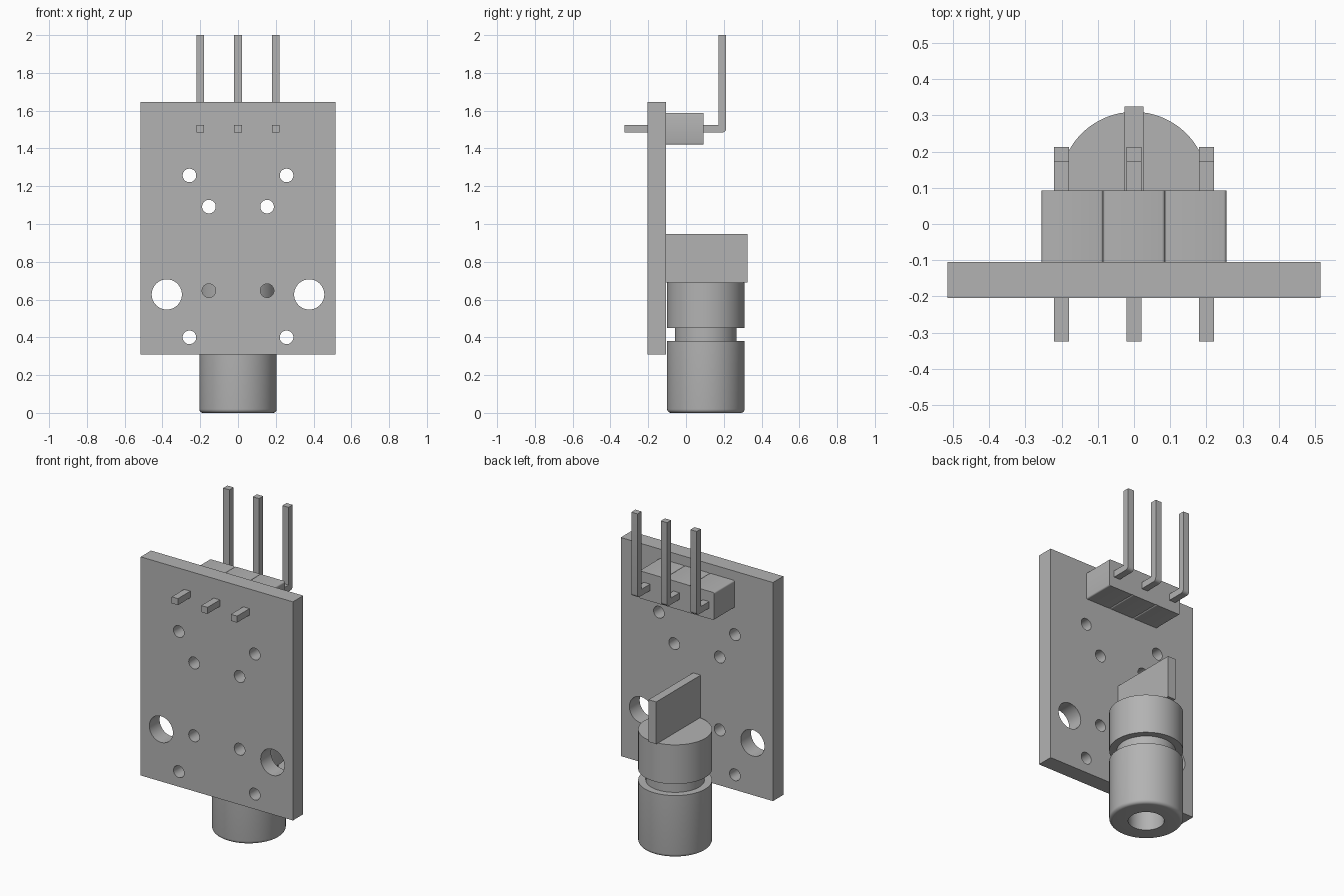
import bpy, bmesh, math
from mathutils import Matrix, Vector

cube = bpy.data.objects.get("Cube")
if cube:
    bpy.data.objects.remove(cube, do_unlink=True)

grey = bpy.data.materials.new("plain grey")
grey.use_nodes = True
tone = (0.45, 0.45, 0.45, 1)
grey.diffuse_color = tone
grey.node_tree.nodes["Principled BSDF"].inputs["Base Color"].default_value = tone


def finish(name, bm, smooth=False):
    bmesh.ops.recalc_face_normals(bm, faces=bm.faces)
    mesh = bpy.data.meshes.new(name)
    bm.to_mesh(mesh)
    bm.free()
    mesh.materials.append(grey)
    obj = bpy.data.objects.new(name, mesh)
    bpy.context.collection.objects.link(obj)
    if smooth:
        shade(obj)
    return obj


def shade(obj):
    bpy.ops.object.select_all(action='DESELECT')
    obj.select_set(True)
    bpy.context.view_layer.objects.active = obj
    bpy.ops.object.shade_smooth_by_angle(angle=math.radians(35))


def add_box(bm, low, high):
    low, high = Vector(low), Vector(high)
    size = Matrix.Diagonal((*(high - low), 1))
    return bmesh.ops.create_cube(bm, size=1, matrix=Matrix.Translation((low + high) / 2) @ size)["verts"]


# Circuit board with mirrored pairs of drilled holes
bm = bmesh.new()
add_box(bm, (-0.515, -0.205, 0.308), (0.515, -0.105, 1.645))
board = finish("circuit_board", bm)

holes = [(0.257, 1.257, 0.036), (0.154, 1.092, 0.036), (0.154, 0.647, 0.036),
         (0.257, 0.4, 0.036), (0.377, 0.627, 0.08)]
bm = bmesh.new()
for x, z, radius in holes:
    for side in (-1, 1):
        place = Matrix.Translation((side * x, -0.155, z)) @ Matrix.Rotation(math.pi / 2, 4, 'X')
        bmesh.ops.create_cone(bm, cap_ends=True, segments=40, radius1=radius,
                              radius2=radius, depth=0.3, matrix=place)
cutter = finish("hole_cutter", bm)
cutter.hide_render = True
cut = board.modifiers.new("holes", 'BOOLEAN')
cut.object = cutter
cut.solver = 'EXACT'
bpy.context.view_layer.objects.active = board
bpy.ops.object.modifier_apply(modifier=cut.name)
bpy.data.objects.remove(cutter, do_unlink=True)
shade(board)

# Turned barrel: bored underside, rounded lower rim, neck groove, flat top
profile = [(0, 0.3), (0.1, 0.3), (0.1, 0)]
for step in range(6):
    a = step / 5 * math.pi / 2
    profile.append((0.185 + 0.02 * math.sin(a), 0.02 - 0.02 * math.cos(a)))
profile += [(0.205, 0.38), (0.163, 0.38), (0.163, 0.45), (0.205, 0.45), (0.205, 0.69), (0, 0.69)]
bm = bmesh.new()
points = [bm.verts.new((r, 0.105, z)) for r, z in profile]
edges = [bm.edges.new(pair) for pair in zip(points, points[1:])]
bmesh.ops.spin(bm, geom=points + edges, cent=(0, 0.105, 0), axis=(0, 0, 1),
               angle=math.tau, steps=64)
bmesh.ops.remove_doubles(bm, verts=bm.verts, dist=0.0001)
finish("barrel", bm, smooth=True)

# Upright fin on top of the barrel
bm = bmesh.new()
add_box(bm, (-0.026, -0.105, 0.69), (0.026, 0.325, 0.948))
finish("upright_fin", bm)

# Pin header: three rounded housings, each with a bent square pin
for label, column in (("right", -1), ("middle", 0), ("left", 1)):
    bm = bmesh.new()
    x = column * 0.17
    add_box(bm, (x - 0.085, -0.105, 1.42), (x + 0.085, 0.092, 1.588))
    long_edges = [e for e in bm.edges if abs(e.verts[0].co.y - e.verts[1].co.y) > 0.1]
    bmesh.ops.bevel(bm, geom=long_edges, offset=0.008, segments=3, profile=0.5, affect='EDGES')
    finish(label + "_header_housing", bm, smooth=True)

    bm = bmesh.new()
    x = column * 0.2
    outline = [(-0.325, 1.485)]
    for step in range(6):
        a = step / 5 * math.pi / 2
        outline.append((0.193 + 0.02 * math.sin(a), 1.505 - 0.02 * math.cos(a)))
    outline += [(0.213, 2), (0.173, 2), (0.173, 1.525), (-0.325, 1.525)]
    face = bm.faces.new([bm.verts.new((x - 0.021, y, z)) for y, z in outline])
    swept = bmesh.ops.extrude_face_region(bm, geom=[face])["geom"]
    bmesh.ops.translate(bm, vec=(0.042, 0, 0),
                        verts=[v for v in swept if isinstance(v, bmesh.types.BMVert)])
    finish(label + "_pin", bm, smooth=True)
